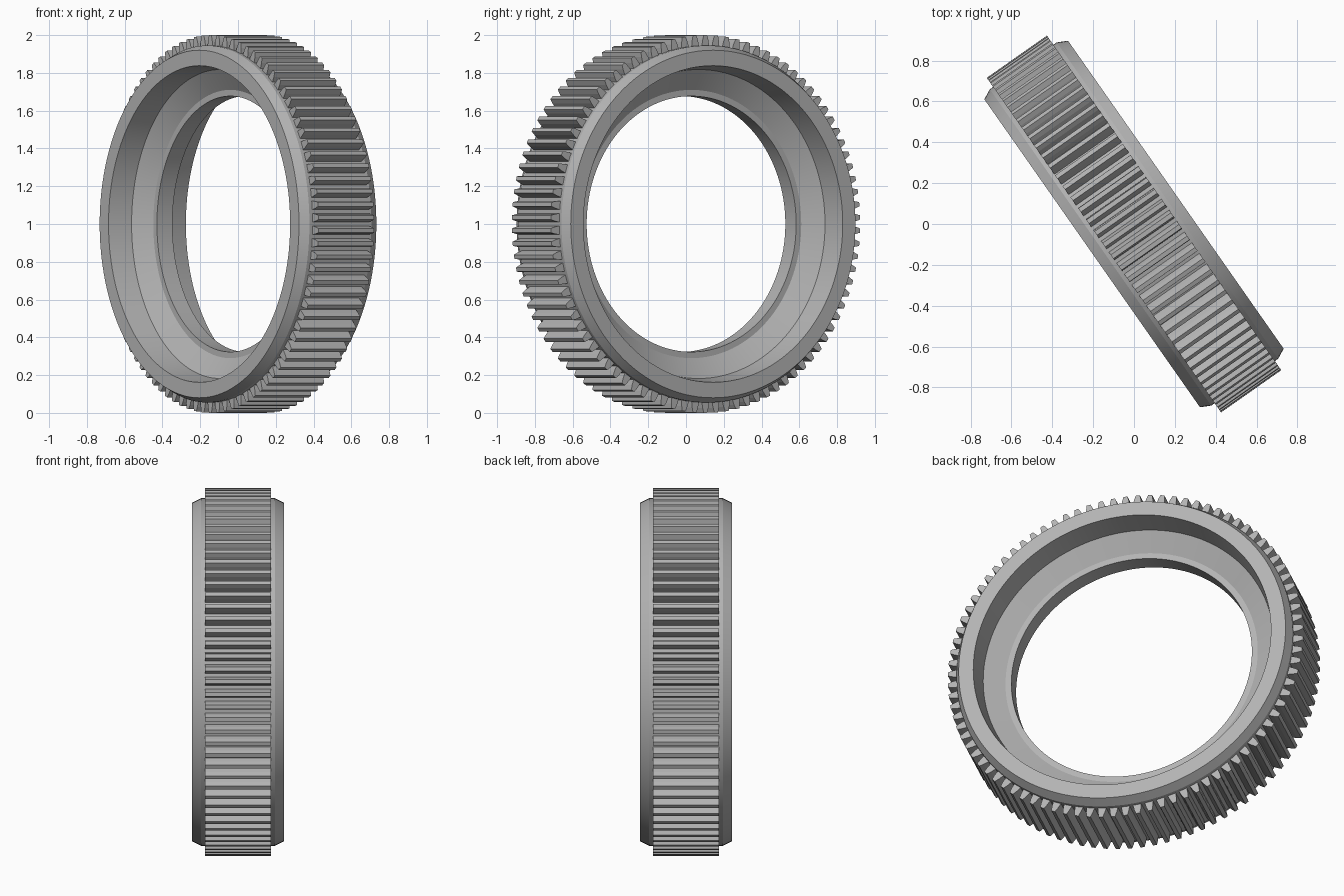
import bpy, bmesh, math
from mathutils import Matrix

cube = bpy.data.objects.get("Cube")
if cube:
    bpy.data.objects.remove(cube, do_unlink=True)

SEGMENTS = 180
TEETH = 90
PLACE = Matrix.Translation((0, 0, 1)) @ Matrix.Rotation(math.radians(35), 4, 'Z')

steel = bpy.data.materials.new("grey steel")
steel.use_nodes = True
colour = (0.45, 0.45, 0.45, 1)
steel.diffuse_color = colour
steel.node_tree.nodes["Principled BSDF"].inputs["Base Color"].default_value = colour


def ring_point(axial, radius, angle):
    return (axial, radius * math.cos(angle), radius * math.sin(angle))


def finish(bm, name, smooth):
    bmesh.ops.recalc_face_normals(bm, faces=bm.faces)
    bm.transform(PLACE)
    mesh = bpy.data.meshes.new(name)
    bm.to_mesh(mesh)
    bm.free()
    mesh.materials.append(steel)
    obj = bpy.data.objects.new(name, mesh)
    bpy.context.collection.objects.link(obj)
    if smooth:
        bpy.ops.object.select_all(action='DESELECT')
        obj.select_set(True)
        bpy.context.view_layer.objects.active = obj
        bpy.ops.object.shade_smooth_by_angle(angle=math.radians(15))


# Ring body: half section (axial, radius) from bore to rim, mirrored and turned
half = [(0.05, 0.677), (0.05, 0.71), (0.115, 0.818), (0.25, 0.838),
        (0.25, 0.92), (0.20, 0.945)]
section = half + [(-a, r) for a, r in reversed(half)]
bm = bmesh.new()
loops = [[bm.verts.new(ring_point(a, r, math.tau * i / SEGMENTS)) for a, r in section]
         for i in range(SEGMENTS)]
for i, here in enumerate(loops):
    there = loops[(i + 1) % SEGMENTS]
    for j in range(len(section)):
        k = (j + 1) % len(section)
        bm.faces.new((here[j], here[k], there[k], there[j]))
finish(bm, "ring_body", True)

# Gear teeth: tapered straight bars around the rim, half width at each radius
flank = [(0.935, 0.025), (0.975, 0.0185), (1.0, 0.011)]
outline = [(r, -w) for r, w in flank] + [(r, w) for r, w in reversed(flank)]
bm = bmesh.new()
for t in range(TEETH):
    angle = math.tau * (t + 0.5) / TEETH
    ends = [[bm.verts.new(ring_point(a, r, angle + w / r)) for r, w in outline]
            for a in (-0.18, 0.18)]
    for end in ends:
        bm.faces.new(end)
    for j in range(len(outline)):
        k = (j + 1) % len(outline)
        bm.faces.new((ends[0][j], ends[0][k], ends[1][k], ends[1][j]))
finish(bm, "gear_teeth", False)
